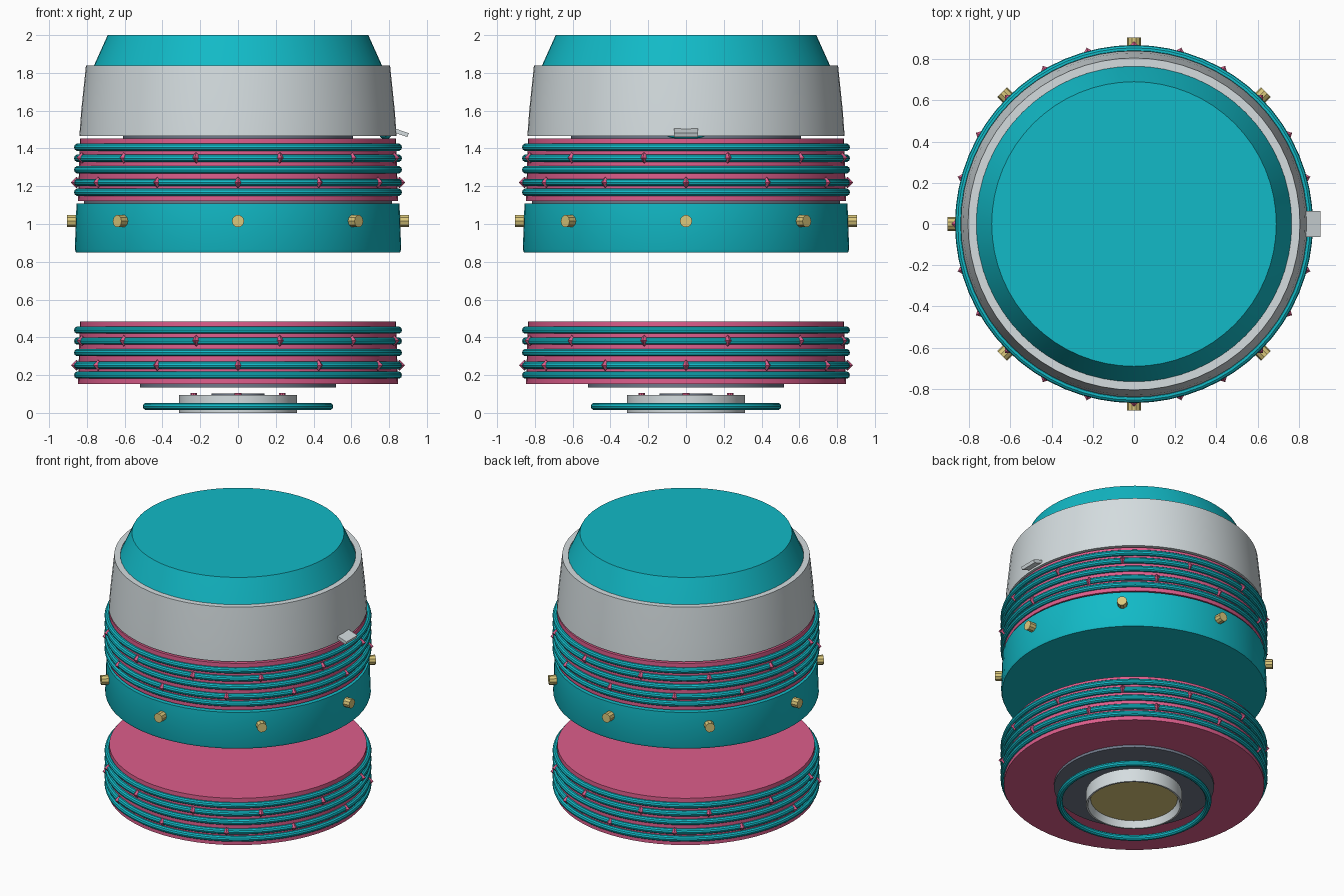
import bpy, bmesh, math
from mathutils import Matrix, Vector

if "Cube" in bpy.data.objects:
    bpy.data.objects.remove(bpy.data.objects["Cube"])


def material(name, rgb):
    m = bpy.data.materials.new(name)
    m.use_nodes = True
    m.diffuse_color = (*rgb, 1)
    m.node_tree.nodes["Principled BSDF"].inputs["Base Color"].default_value = (*rgb, 1)
    return m


TEAL = material("teal", (0.006, 0.49, 0.57))
PINK = material("rose pink", (0.72, 0.11, 0.26))
GREY = material("light grey", (0.66, 0.72, 0.74))
DARK = material("slate grey", (0.16, 0.19, 0.25))
GOLD = material("pale gold", (0.71, 0.58, 0.2))


def finish(name, bm, mat, smooth=True):
    bmesh.ops.recalc_face_normals(bm, faces=bm.faces[:])
    me = bpy.data.meshes.new(name)
    bm.to_mesh(me)
    bm.free()
    me.materials.append(mat)
    ob = bpy.data.objects.new(name, me)
    bpy.context.collection.objects.link(ob)
    if smooth:
        bpy.ops.object.select_all(action="DESELECT")
        ob.select_set(True)
        bpy.context.view_layer.objects.active = ob
        bpy.ops.object.shade_smooth_by_angle(angle=math.radians(30))
    return ob


def lathe(name, profile, mat, closed=False, steps=64):
    """Spin (radius, height) points about z."""
    bm = bmesh.new()
    vs = [bm.verts.new((r, 0, z)) for r, z in profile]
    es = [bm.edges.new(p) for p in zip(vs, vs[1:])]
    if closed:
        es.append(bm.edges.new((vs[-1], vs[0])))
    bmesh.ops.spin(bm, geom=vs + es, axis=(0, 0, 1), cent=(0, 0, 0),
                   angle=math.tau, steps=steps, use_duplicate=False)
    bmesh.ops.remove_doubles(bm, verts=bm.verts[:], dist=0.0005)
    return finish(name, bm, mat)


def drum(name, r_low, r_high, z_low, z_high, mat):
    return lathe(name, [(0, z_low), (r_low, z_low), (r_high, z_high), (0, z_high)], mat)


def hoop(name, radius, z, mat, thick=0.02, sides=10):
    pts = [(radius + thick * math.cos(math.tau * i / sides),
            z + thick * math.sin(math.tau * i / sides)) for i in range(sides)]
    return lathe(name, pts, mat, closed=True)


def around(count, radius, z, offset=0.0):
    """Placement matrices round the axis, local x pointing outward."""
    for i in range(count):
        yield (Matrix.Rotation(math.tau * (i + offset) / count, 4, "Z")
               @ Matrix.Translation((radius, 0, z)))


def octahedron_studs(name, z, offset):
    bm = bmesh.new()
    for place in around(12, 0.855, z, offset):
        for flip in (1, -1):
            bmesh.ops.create_cone(bm, segments=4, radius1=0.03, radius2=0, depth=0.03,
                                  matrix=place @ Matrix.Rotation(flip * math.pi / 2, 4, "Y")
                                  @ Matrix.Translation((0, 0, 0.015)))
    finish(name, bm, PINK, smooth=False)


# Two ribbed drums with hoops and studs
for label, base in (("lower", 0.0), ("upper", 0.968)):
    drum(label + "_drum", 0.847, 0.837, 0.153 + base, 0.484 + base, PINK)
    for n, z in enumerate((0.2, 0.252, 0.319, 0.38, 0.438)):
        hoop(f"{label}_hoop_{n + 1}", 0.848, z + base, TEAL)
    octahedron_studs(label + "_low_studs", 0.252 + base, 0)
    octahedron_studs(label + "_high_studs", 0.382 + base, 0.5)

# Solid band with bolts
lathe("bolted_band", [(0, 0.85), (0.858, 0.85), (0.864, 0.865),
                      (0.855, 1.108), (0, 1.108)], TEAL)
drum("band_gasket", 0.815, 0.815, 1.1, 1.13, DARK)
bm = bmesh.new()
for place in around(8, 0.865, 1.015):
    bmesh.ops.create_cone(bm, cap_ends=True, segments=10, radius1=0.033, radius2=0.033,
                          depth=0.08, matrix=place @ Matrix.Rotation(math.pi / 2, 4, "Y"))
finish("band_bolts", bm, GOLD)

# Tapered shell and the dome inside it
lathe("outer_shell", [(0.84, 1.465), (0.83, 1.6), (0.805, 1.84),
                      (0.765, 1.84), (0.78, 1.465)], GREY, closed=True)
lathe("dome", [(0, 1.48), (0.77, 1.48), (0.77, 1.82), (0.762, 1.84),
               (0.69, 2.0), (0, 2.0)], TEAL)
drum("shell_neck", 0.61, 0.61, 1.45, 1.485, DARK)

# Latch on the left side
bm = bmesh.new()
bmesh.ops.create_cube(bm, size=1, matrix=Matrix.Translation((0.858, 0, 1.485))
                      @ Matrix.Rotation(math.radians(19), 4, "Y")
                      @ Matrix.Diagonal((0.09, 0.125, 0.022, 1)))
finish("latch", bm, GREY, smooth=False)
bm = bmesh.new()
bmesh.ops.create_uvsphere(bm, u_segments=20, v_segments=10, radius=1,
                          matrix=Matrix.Translation((0.78, 0, 1.468))
                          @ Matrix.Diagonal((0.03, 0.1, 0.018, 1)))
finish("latch_pad", bm, TEAL)

# Base nozzle, lens and ring
drum("base_plate", 0.52, 0.52, 0.135, 0.16, DARK)
lathe("nozzle", [(0, 0.095), (0.312, 0.095), (0.312, 0.0), (0.3, 0.0),
                 (0.282, 0.055), (0, 0.055)], GREY)
drum("lens", 0.282, 0.282, 0.046, 0.056, GOLD)
hoop("base_ring", 0.484, 0.034, TEAL)
drum("nozzle_cap", 0.14, 0.14, 0.09, 0.102, DARK)
bm = bmesh.new()
for place in around(4, 0.235, 0.098):
    bmesh.ops.create_cone(bm, cap_ends=True, segments=10, radius1=0.018, radius2=0.018,
                          depth=0.014, matrix=place)
finish("nozzle_studs", bm, PINK)
